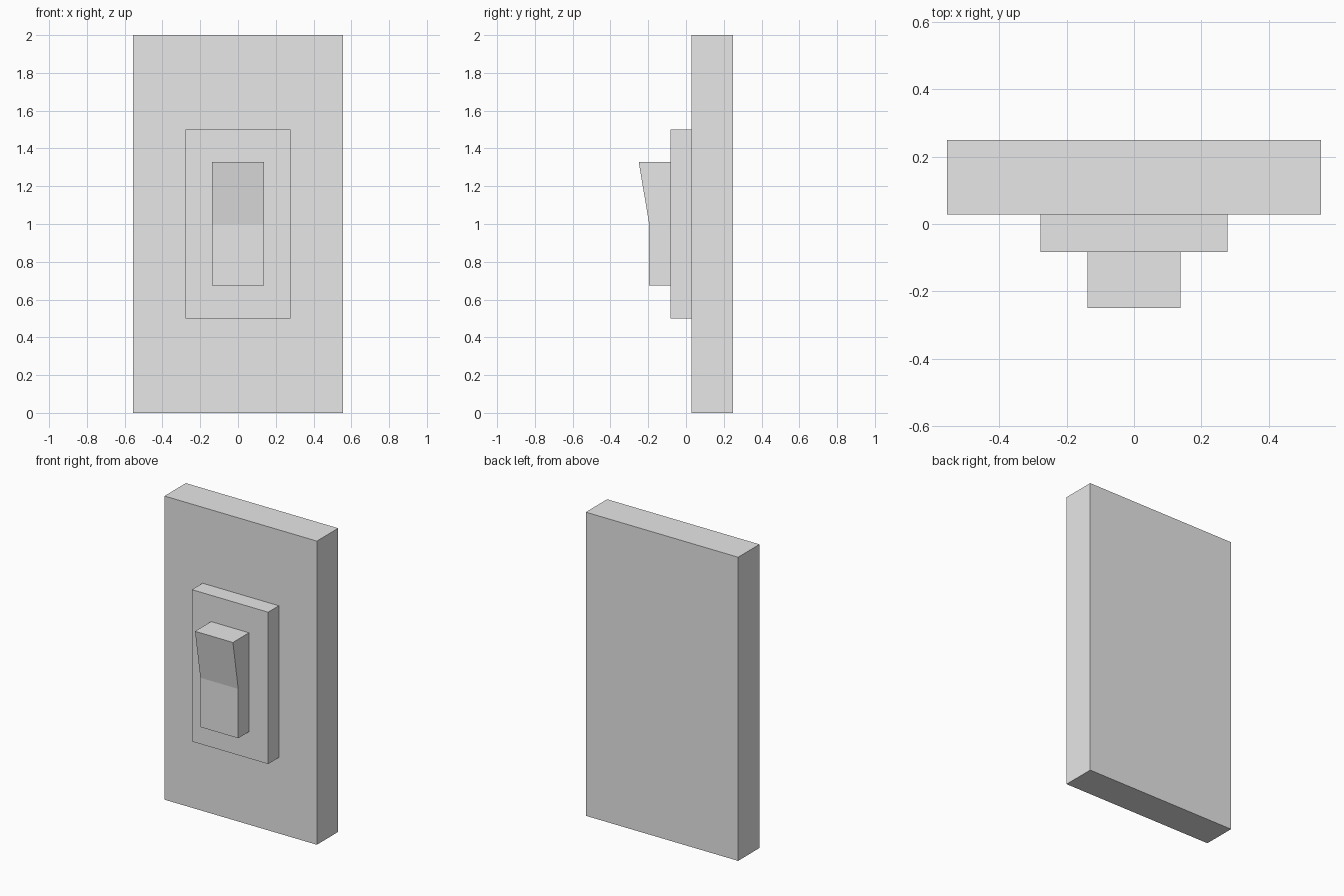
import bpy
import bmesh

cube = bpy.data.objects.get("Cube")
if cube:
    bpy.data.objects.remove(cube, do_unlink=True)

# One plain light grey for the whole switch
grey = bpy.data.materials.new("light_grey")
grey.use_nodes = True
color = (0.8, 0.8, 0.8, 1.0)
grey.diffuse_color = color
grey.node_tree.nodes["Principled BSDF"].inputs["Base Color"].default_value = color


def extrude_profile(name, half_width, profile):
    """Extrude a side profile of (y, z) points across the width."""
    bm = bmesh.new()
    face = bm.faces.new([bm.verts.new((-half_width, y, z)) for y, z in profile])
    result = bmesh.ops.extrude_face_region(bm, geom=[face])
    moved = [v for v in result["geom"] if isinstance(v, bmesh.types.BMVert)]
    bmesh.ops.translate(bm, verts=moved, vec=(2 * half_width, 0, 0))
    bmesh.ops.recalc_face_normals(bm, faces=bm.faces)
    mesh = bpy.data.meshes.new(name)
    bm.to_mesh(mesh)
    bm.free()
    mesh.materials.append(grey)
    obj = bpy.data.objects.new(name, mesh)
    bpy.context.collection.objects.link(obj)
    return obj


def slab(name, half_width, front, back, bottom, top):
    return extrude_profile(name, half_width, [
        (front, bottom), (back, bottom), (back, top), (front, top)])


WALL_FRONT, FRAME_FRONT = 0.028, -0.083

# Wall plate and raised frame
slab("wall_plate", 0.555, WALL_FRONT, 0.25, 0, 2)
slab("switch_frame", 0.278, FRAME_FRONT, WALL_FRONT, 0.5, 1.5)

# Rocker: flat lower half, upper half tilting outward
extrude_profile("rocker", 0.138, [
    (FRAME_FRONT, 0.675), (-0.195, 0.675), (-0.195, 1.0),
    (-0.25, 1.327), (FRAME_FRONT, 1.327)])
